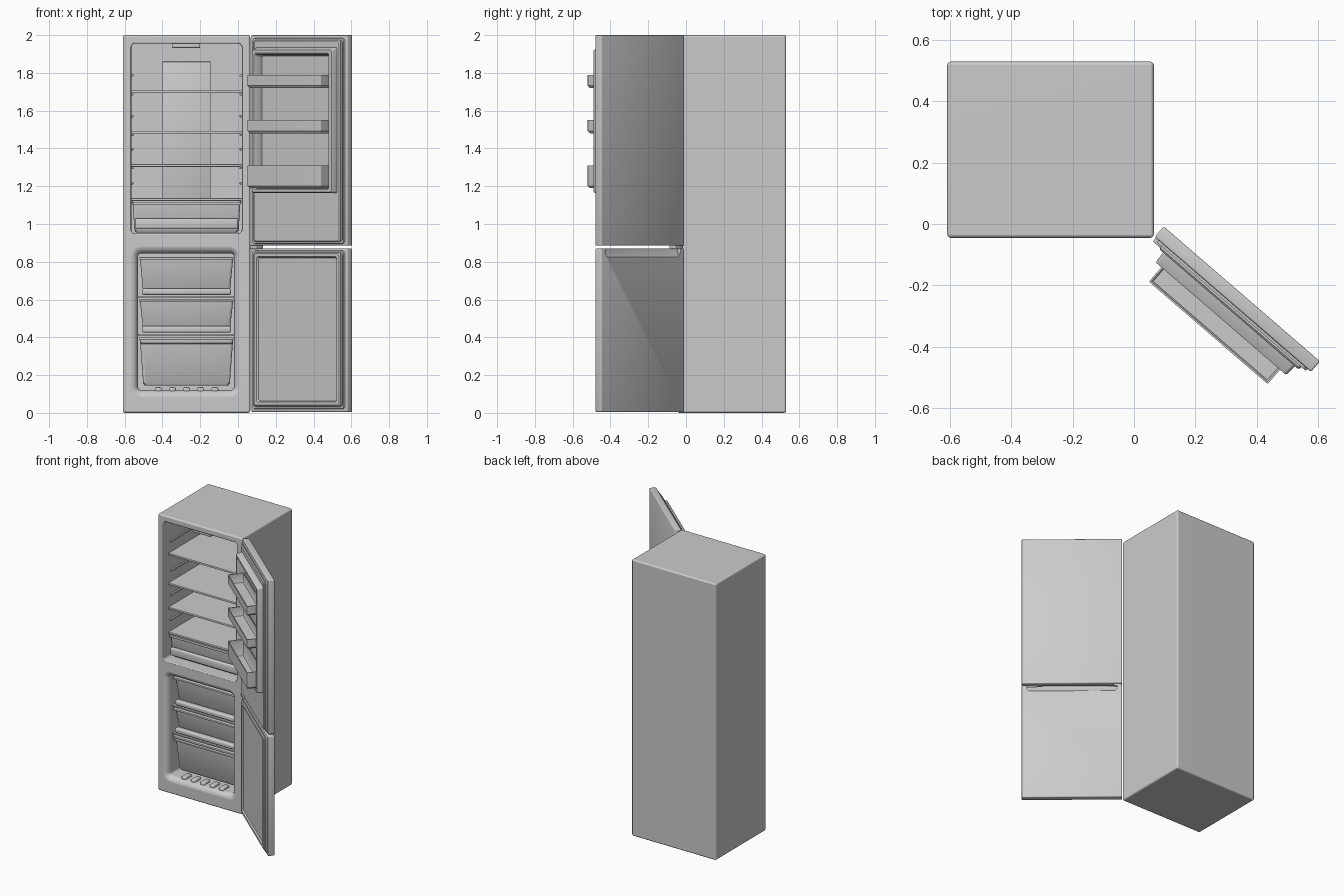
import bpy, bmesh
from math import sin, cos, pi, radians

if "Cube" in bpy.data.objects:
    bpy.data.objects.remove(bpy.data.objects["Cube"])

DOOR_AT, DOOR_ROT = (0.097, -0.008, 0), radians(-40.8)   # open door hinge frame
CX = -0.2725                                             # cabinet centre line


def finish(name, bm, door=False):
    bmesh.ops.recalc_face_normals(bm, faces=bm.faces)
    me = bpy.data.meshes.new(name)
    bm.to_mesh(me)
    bm.free()
    ob = bpy.data.objects.new(name, me)
    bpy.context.collection.objects.link(ob)
    if door:
        ob.location, ob.rotation_euler.z = DOOR_AT, DOOR_ROT
    smooth(ob)
    return ob


def activate(ob):
    bpy.ops.object.select_all(action='DESELECT')
    ob.select_set(True)
    bpy.context.view_layer.objects.active = ob


def smooth(ob):
    activate(ob)
    bpy.ops.object.shade_smooth_by_angle(angle=radians(32))


def box(name, x, y, z, bevel=0.0, seg=2, door=False):
    bm = bmesh.new()
    bmesh.ops.create_cube(bm, size=1)
    for v in bm.verts:
        v.co = [(r[0] + r[1]) / 2 + c * (r[1] - r[0]) for r, c in zip((x, y, z), v.co)]
    if bevel:
        bmesh.ops.bevel(bm, geom=bm.edges[:], offset=bevel, segments=seg,
                        profile=0.5, affect='EDGES')
    return finish(name, bm, door)


def rounded_rect(a0, a1, b0, b1, r, seg=5):
    corners = ((a1 - r, b1 - r, 0), (a0 + r, b1 - r, 1), (a0 + r, b0 + r, 2), (a1 - r, b0 + r, 3))
    return [(ca + r * cos((q + i / seg) * pi / 2), cb + r * sin((q + i / seg) * pi / 2))
            for ca, cb, q in corners for i in range(seg + 1)]


def loft(name, rings, axis='Y', closed=False, door=False):
    """Skin rounded rectangles given as (a0, a1, b0, b1, radius, level)."""
    bm = bmesh.new()
    loops = []
    for a0, a1, b0, b1, r, lv in rings:
        loops.append([bm.verts.new((a, lv, b) if axis == 'Y' else (a, b, lv))
                      for a, b in rounded_rect(a0, a1, b0, b1, r)])
    pairs = list(zip(loops, loops[1:])) + ([(loops[-1], loops[0])] if closed else [])
    for p, q in pairs:
        for i in range(len(p)):
            j = (i + 1) % len(p)
            bm.faces.new((p[i], p[j], q[j], q[i]))
    if not closed:
        bm.faces.new(loops[0])
        bm.faces.new(loops[-1])
    return finish(name, bm, door)


def cut(ob, cutter):
    m = ob.modifiers.new("cut", 'BOOLEAN')
    m.operation, m.solver, m.object = 'DIFFERENCE', 'EXACT', cutter
    activate(ob)
    bpy.ops.object.modifier_apply(modifier=m.name)
    bpy.data.objects.remove(cutter)


def cavity(x0, x1, z0, z1, r, lip, back):
    """Cutter whose mouth flares outward to leave a rounded lip."""
    def ring(o, y):
        return (x0 - o, x1 + o, z0 - o, z1 + o, r + o, y)
    rings = [ring(lip, -0.08)]
    for i in range(7):
        t = i * pi / 12
        rings.append(ring(lip * (1 - sin(t)), -0.0455 + lip * (1 - cos(t))))
    return loft("cavity_cutter", rings + [ring(0, back)])


def tray(name, x0, x1, y0, y1, z0, z1, taper, wall=0.005, r=0.015, door=False):
    """Open-topped box, narrower at the bottom."""
    def ring(o, z, rr):
        return (x0 + o, x1 - o, y0 + o, y1 - o, rr, z)
    t = taper
    return loft(name, [ring(t + 0.008, z0, r), ring(t, z0 + 0.012, r), ring(0, z1, r),
                       ring(wall, z1, r - wall * 0.5), ring(t + wall, z0 + 0.014, r - wall * 0.5),
                       ring(t + 0.01, z0 + wall, r - wall * 0.5)], 'Z', door=door)


# Cabinet with two compartments
cabinet = box("cabinet", (-0.61, 0.065), (-0.045, 0.53), (0, 2), 0.012, 3)
cut(cabinet, cavity(-0.565, 0.02, 0.95, 1.955, 0.02, 0.008, 0.43))
cut(cabinet, cavity(-0.53, -0.02, 0.12, 0.845, 0.02, 0.04, 0.43))
smooth(cabinet)
cabinet.modifiers.new("normals", 'WEIGHTED_NORMAL').keep_sharp = True

# Fridge interior: rear panel, lamp housing, shelves and wall rails
box("rear_panel", (-0.40, -0.145), (0.418, 0.435), (1.13, 1.86), 0.004)
box("lamp_housing", (-0.35, -0.20), (-0.03, 0.10), (1.932, 1.96), 0.005)
for n, z in enumerate((1.13, 1.31, 1.485, 1.70)):
    box(f"shelf_{n + 1}", (-0.566, 0.021), (0.015, 0.42), (z - 0.004, z + 0.004))
    box(f"shelf_trim_{n + 1}", (-0.564, 0.019), (0.008, 0.022), (z - 0.007, z + 0.007), 0.003)
    for side, x in (("left", -0.566), ("right", 0.009)):
        for k, dz in enumerate((-0.02, 0.08)):
            box(f"rail_{side}_{n + 1}_{k}", (x, x + 0.012), (0.03, 0.40),
                (z + dz, z + dz + 0.012), 0.003)

# Crisper drawer
tray("crisper_drawer", -0.557, 0.012, 0.02, 0.40, 0.956, 1.115, 0.008)
box("crisper_handle", (-0.545, 0.0), (0.0, 0.028), (0.975, 1.03), 0.009, 3)
box("crisper_rim", (-0.558, 0.013), (0.010, 0.026), (1.10, 1.117), 0.003)

# Freezer drawers with rims, handles and dividers
for n, (z0, z1) in enumerate(((0.145, 0.40), (0.425, 0.60), (0.625, 0.825))):
    tray(f"freezer_drawer_{n + 1}", -0.52, -0.025, 0.02, 0.40, z0, z1, 0.018)
    box(f"drawer_rim_{n + 1}", (-0.522, -0.023), (-0.002, 0.028), (z1 - 0.014, z1), 0.004)
    if n:
        box(f"drawer_handle_{n + 1}", (-0.508, -0.037), (0.0, 0.04), (z0, z0 + 0.034), 0.010, 3)
        box(f"freezer_divider_{n}", (-0.531, -0.019), (0.008, 0.42), (z0 - 0.018, z0 - 0.008), 0.002)
box("drawer_lip", (-0.515, -0.03), (0.0, 0.028), (0.365, 0.376), 0.004)

# Ribs on the freezer floor lip
for n in range(5):
    x = CX + (n - 2) * 0.075
    box(f"floor_rib_{n + 1}", (x - 0.018, x + 0.018), (-0.02, 0.05), (0.108, 0.136), 0.008, 3)

# Upper door: panel, seal, moulded liner
box("upper_door", (0, 0.674), (-0.045, 0), (0.885, 2.0), 0.006, 3, door=True)
loft("upper_door_liner", [
    (0.035, 0.640, 0.905, 1.975, 0.015, -0.040), (0.035, 0.640, 0.905, 1.975, 0.015, -0.060),
    (0.041, 0.634, 0.911, 1.969, 0.012, -0.066), (0.054, 0.622, 1.163, 1.935, 0.012, -0.066),
    (0.056, 0.620, 1.165, 1.925, 0.012, -0.100), (0.060, 0.616, 1.169, 1.921, 0.010, -0.106),
    (0.076, 0.598, 1.182, 1.905, 0.010, -0.106), (0.080, 0.594, 1.188, 1.898, 0.010, -0.100),
    (0.084, 0.590, 1.195, 1.890, 0.010, -0.050)], door=True)

# Lower door: panel with scooped grip on the outer top edge, liner
lower = box("lower_door", (0, 0.674), (-0.045, 0), (0.005, 0.870), 0.006, 3, door=True)
cut(lower, loft("grip_cutter", [(0.05, 0.624, -0.002, 0.03, 0.001, 0.825),
                                (0.035, 0.639, -0.016, 0.03, 0.001, 0.842),
                                (0.03, 0.644, -0.026, 0.03, 0.001, 0.90)], 'Z', door=True))
smooth(lower)
loft("lower_door_liner", [
    (0.035, 0.640, 0.035, 0.850, 0.015, -0.040), (0.035, 0.640, 0.035, 0.850, 0.015, -0.060),
    (0.041, 0.634, 0.041, 0.844, 0.012, -0.066), (0.058, 0.617, 0.058, 0.827, 0.010, -0.066),
    (0.064, 0.611, 0.064, 0.821, 0.010, -0.056)], door=True)

# Door seals
for name, z0, z1 in (("upper_door_seal", 0.895, 1.985), ("lower_door_seal", 0.02, 0.86)):
    def seal(o, y):
        return (0.015 + o, 0.660 - o, z0 + o, z1 - o, 0.02 - o * 0.5, y)
    loft(name, [seal(0, -0.043), seal(0.002, -0.054), seal(0.012, -0.054), seal(0.014, -0.043)],
         closed=True, door=True)

# Door bins
for n, (z0, z1) in enumerate(((1.19, 1.31), (1.48, 1.55), (1.72, 1.79))):
    tray(f"door_bin_{n + 1}", 0.081, 0.593, -0.168, -0.056, z0, z1, 0.0, r=0.006, wall=0.006, door=True)

# Middle hinge between the doors
box("middle_hinge", (0.005, 0.055), (-0.06, -0.01), (0.868, 0.887), 0.002, door=True)
